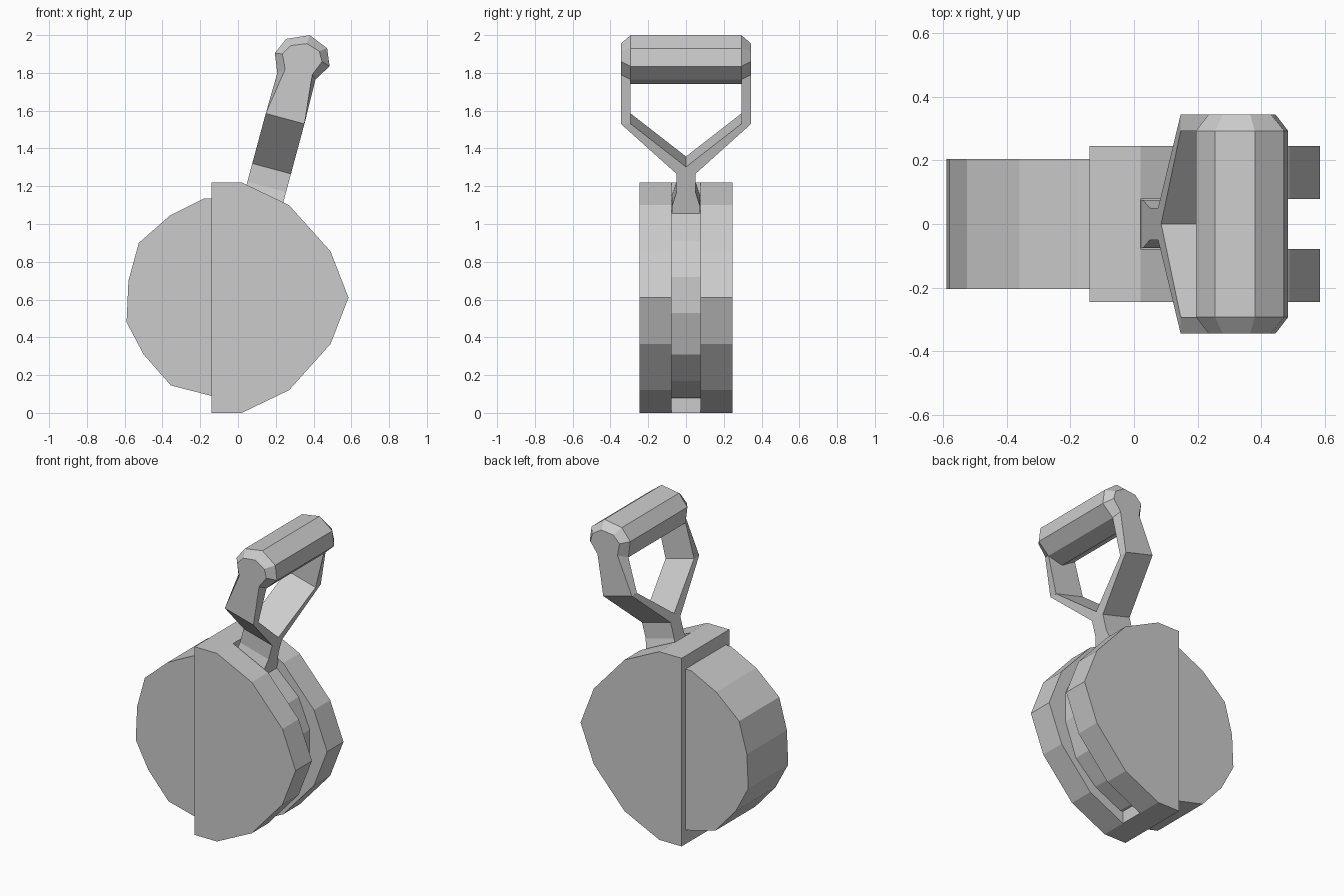
import bpy, bmesh

if "Cube" in bpy.data.objects:
    bpy.data.objects.remove(bpy.data.objects["Cube"])


def loft(name, ring_a, ring_b, mirror=False):
    """Solid between two matching rings of 3D points, optionally mirrored in y."""
    bm = bmesh.new()
    a = [bm.verts.new(p) for p in ring_a]
    b = [bm.verts.new(p) for p in ring_b]
    bm.faces.new(a)
    bm.faces.new(b[::-1])
    n = len(a)
    for i in range(n):
        j = (i + 1) % n
        bm.faces.new((a[j], a[i], b[i], b[j]))
    bmesh.ops.recalc_face_normals(bm, faces=bm.faces)
    mesh = bpy.data.meshes.new(name)
    bm.to_mesh(mesh)
    bm.free()
    ob = bpy.data.objects.new(name, mesh)
    bpy.context.collection.objects.link(ob)
    if mirror:
        m = ob.modifiers.new("mirror", 'MIRROR')
        m.use_axis = (False, True, False)
        m.use_mirror_merge = False
    return ob


def slab(name, profile, y0, y1, mirror=False):
    """Extrude an (x, z) profile along y."""
    return loft(name, [(x, y0, z) for x, z in profile],
                [(x, y1, z) for x, z in profile], mirror)


# Front housing: two cheeks joined by a spine, leaving a slot
cheek = [(-.14, 0), (.02, 0), (.27, .12), (.49, .365), (.585, .61),
         (.49, .855), (.27, 1.10), (.02, 1.22), (-.14, 1.22)]
slab("housing_cheeks", cheek, .078, .245, mirror=True)
slab("housing_spine", [(-.14, 0), (.02, 0), (.02, 1.22), (-.14, 1.22)], -.078, .078)

# Rear drum, and the drum core seen at the bottom of the slot
slab("rear_drum", [(-.12, .09), (-.12, 1.135), (-.18, 1.135), (-.36, 1.045),
                   (-.525, .9), (-.58, .7), (-.59, .48), (-.5, .31),
                   (-.355, .145), (-.14, .09)], -.205, .205)
slab("slot_core", [(0, .08), (.04, .08), (.23, .17), (.38, .31), (.46, .53),
                   (.46, .72), (.38, .91), (.21, 1.07), (0, 1.13)], -.078, .078)

# Tilted lever fork: stem with flared foot and two spreading arms
half = [(.075, -.3), (.075, -.18), (.05, -.1), (.05, 0), (.345, .274), (.293, .274)]
fork = half + [(0, .038)] + [(-y, w) for y, w in reversed(half)]


def tilt(u, y, w):
    return (.178 + .966 * u + .26 * w, y, 1.293 - .26 * u + .966 * w)


loft("lever_fork", [tilt(-.106, y, w) for y, w in fork],
     [tilt(.106, y, w) for y, w in fork])

# Upright arms, bevelled towards the outside around the grip ends
low_left, low_right = (.147, 1.585), (.352, 1.53)
inner = [low_left, (.208, 1.80), (.195, 1.905), (.255, 1.98), (.38, 2.0),
         (.472, 1.93), (.485, 1.835), (.41, 1.765), low_right]
outer = [low_left, (.25, 1.82), (.235, 1.9), (.28, 1.945), (.365, 1.955),
         (.43, 1.915), (.445, 1.86), (.393, 1.79), low_right]
loft("lever_arms", [(x, .293, z) for x, z in inner],
     [(x, .345, z) for x, z in outer], mirror=True)

# Octagonal grip bar
slab("grip_bar", inner[1:8] + [(.305, 1.74)], -.293, .293)
